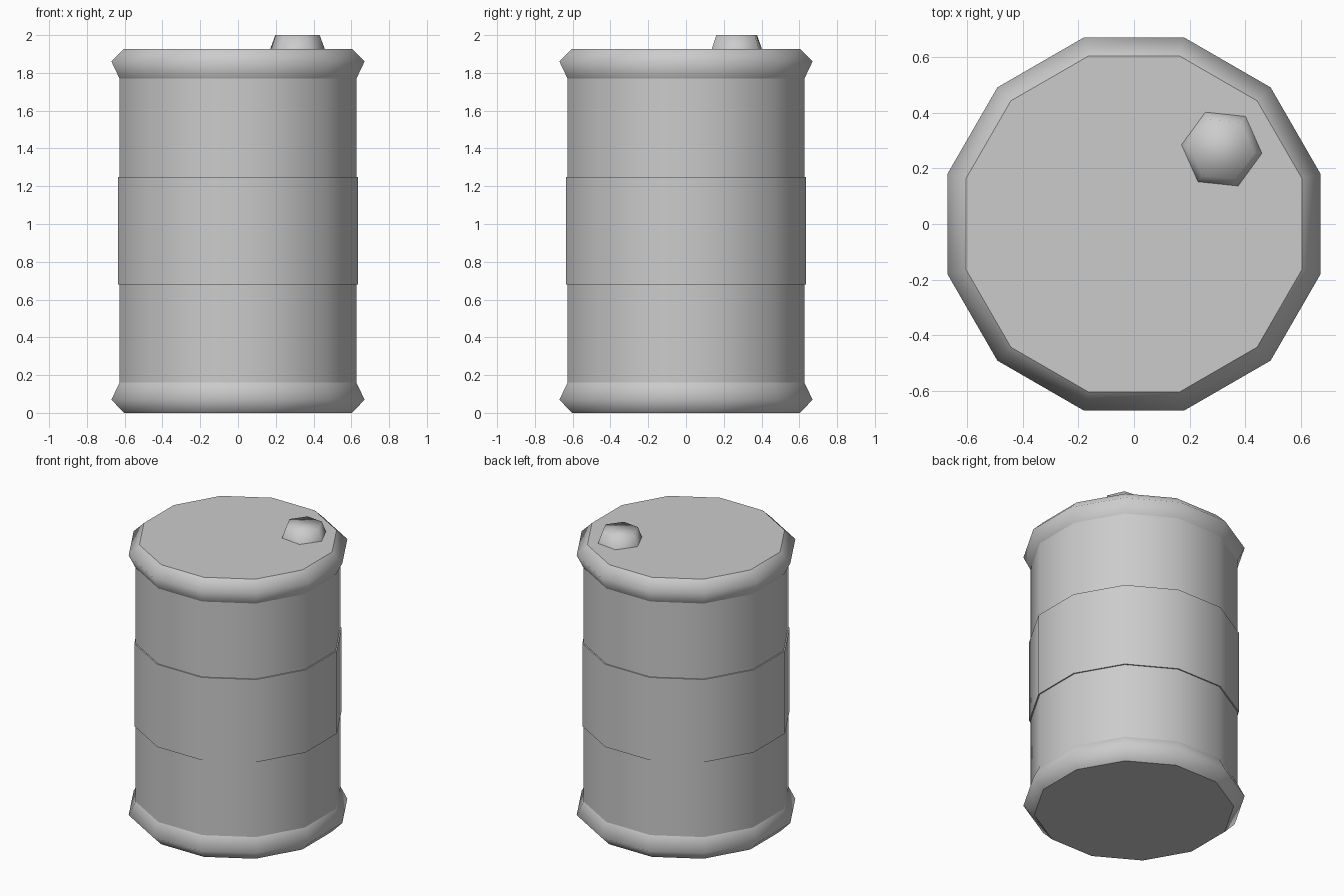
import bpy, bmesh
from math import cos, sin, pi, radians

if "Cube" in bpy.data.objects:
    bpy.data.objects.remove(bpy.data.objects["Cube"])


def lathe(name, profile, sides, turn, centre=(0, 0), flat_rings=False,
          cap_bottom=False, cap_top=False, smooth_cap=False):
    """Revolve (radius, z) points into a polygonal shell with optional caps."""
    bm = bmesh.new()
    rings = []
    for r, z in profile:
        rings.append([bm.verts.new((centre[0] + r * cos(turn + 2 * pi * i / sides),
                                    centre[1] + r * sin(turn + 2 * pi * i / sides), z))
                      for i in range(sides)])
    for (lo, hi), (p, q) in zip(zip(rings, rings[1:]), zip(profile, profile[1:])):
        for i in range(sides):
            j = (i + 1) % sides
            face = bm.faces.new((lo[i], lo[j], hi[j], hi[i]))
            face.smooth = not (flat_rings and abs(p[1] - q[1]) < 1e-6)
    if cap_bottom:
        bm.faces.new(rings[0][::-1]).smooth = smooth_cap
    if cap_top:
        bm.faces.new(rings[-1]).smooth = smooth_cap
    mesh = bpy.data.meshes.new(name)
    bm.to_mesh(mesh)
    bm.free()
    obj = bpy.data.objects.new(name, mesh)
    bpy.context.collection.objects.link(obj)
    return obj


SIDES, TURN = 12, radians(15)
K = 1 / cos(pi / SIDES)          # flat-to-centre distance -> corner radius


def drum(name, pts, **kw):
    return lathe(name, [(r * K, z) for r, z in pts], SIDES, TURN, **kw)


# Drum wall
drum("barrel_body", [(0.627, 0.16), (0.627, 1.77)])
# Slightly raised middle band
drum("middle_band", [(0.627, 0.68), (0.635, 0.68), (0.635, 1.25), (0.627, 1.25)],
     flat_rings=True)
# Flared rims, closed by the base and the lid
drum("bottom_rim", [(0.604, 0), (0.67, 0.07), (0.627, 0.16)], cap_bottom=True)
drum("top_rim", [(0.627, 1.77), (0.67, 1.86), (0.604, 1.927)], cap_top=True)
# Six-sided filler cap
lathe("filler_cap", [(0.145, 1.927), (0.118, 2.0)], 6, radians(-6),
      centre=(0.315, 0.269), cap_top=True, smooth_cap=True)
